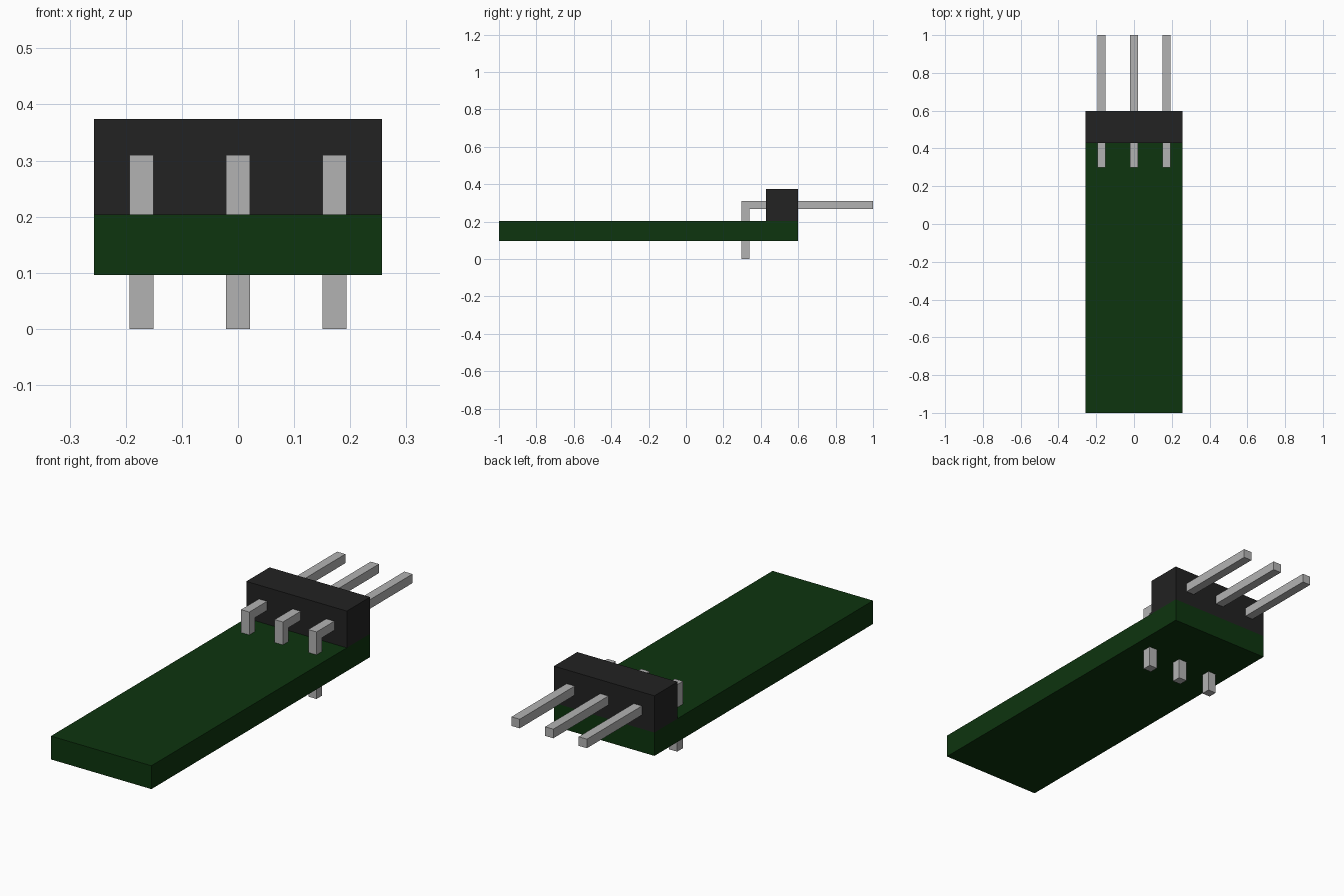
import bpy
import bmesh

cube = bpy.data.objects.get("Cube")
if cube:
    bpy.data.objects.remove(cube, do_unlink=True)


def make_material(name, rgb, roughness=0.6):
    mat = bpy.data.materials.new(name)
    mat.use_nodes = True
    mat.diffuse_color = (*rgb, 1)
    shader = next(n for n in mat.node_tree.nodes if n.type == 'BSDF_PRINCIPLED')
    shader.inputs["Base Color"].default_value = (*rgb, 1)
    shader.inputs["Roughness"].default_value = roughness
    return mat


def extrude_profile(name, profile, x0, x1, mat):
    """Extrude a (y, z) outline along x from x0 to x1."""
    bm = bmesh.new()
    face = bm.faces.new([bm.verts.new((x0, y, z)) for y, z in profile])
    ext = bmesh.ops.extrude_face_region(bm, geom=[face])
    verts = [g for g in ext["geom"] if isinstance(g, bmesh.types.BMVert)]
    bmesh.ops.translate(bm, vec=(x1 - x0, 0, 0), verts=verts)
    bmesh.ops.recalc_face_normals(bm, faces=bm.faces)
    mesh = bpy.data.meshes.new(name)
    bm.to_mesh(mesh)
    bm.free()
    mesh.materials.append(mat)
    obj = bpy.data.objects.new(name, mesh)
    bpy.context.collection.objects.link(obj)
    return obj


def rectangle(y0, y1, z0, z1):
    return [(y0, z0), (y1, z0), (y1, z1), (y0, z1)]


green = make_material("board green", (0.004, 0.035, 0.0045))
black = make_material("plastic black", (0.016, 0.016, 0.016))
silver = make_material("pin silver", (0.45, 0.45, 0.45), 0.4)

HALF_WIDTH = 0.257
BOARD_BOTTOM, BOARD_TOP, BOARD_BACK = 0.096, 0.204, 0.598

# Circuit board and the plastic pin housing on its back edge
extrude_profile("circuit_board", rectangle(-1, BOARD_BACK, BOARD_BOTTOM, BOARD_TOP),
                -HALF_WIDTH, HALF_WIDTH, green)
extrude_profile("pin_housing", rectangle(0.428, BOARD_BACK, BOARD_TOP, 0.374),
                -HALF_WIDTH, HALF_WIDTH, black)

# Right-angle pins: leg down through the board, arm back through the housing
PIN = 0.042
PIN_FRONT, PIN_TOP = 0.298, 0.310
pin_profile = [(PIN_FRONT, 0), (PIN_FRONT + PIN, 0), (PIN_FRONT + PIN, PIN_TOP - PIN),
               (1, PIN_TOP - PIN), (1, PIN_TOP), (PIN_FRONT, PIN_TOP)]
for side, x in (("right", -0.172), ("middle", 0), ("left", 0.172)):
    extrude_profile(f"pin_{side}", pin_profile, x - PIN / 2, x + PIN / 2, silver)
